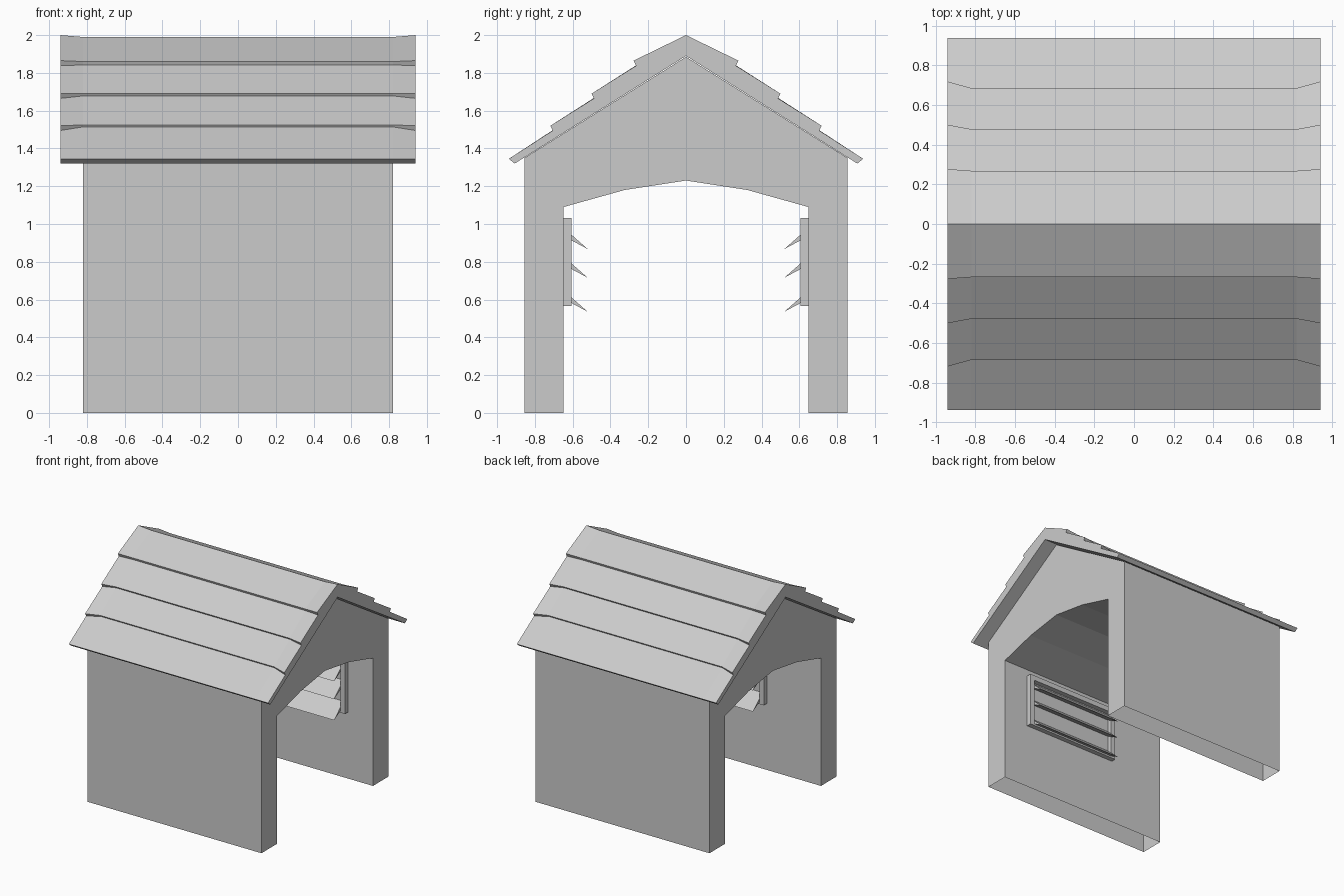
import bpy, bmesh

if "Cube" in bpy.data.objects:
    bpy.data.objects.remove(bpy.data.objects["Cube"])


def loft(name, sections, open_bottom=False):
    """Skin a list of (x, [(y, z), ...]) cross-sections and cap both ends."""
    bm = bmesh.new()
    rings = [[bm.verts.new((x, y, z)) for y, z in pts] for x, pts in sections]
    n = len(rings[0])
    for a, b in zip(rings, rings[1:]):
        for i in range(n):
            j = (i + 1) % n
            bm.faces.new((a[i], a[j], b[j], b[i]))
    bm.faces.new(rings[0])
    bm.faces.new(rings[-1])
    bmesh.ops.recalc_face_normals(bm, faces=bm.faces)
    if open_bottom:
        low = [f for f in bm.faces if all(v.co.z < 1e-4 for v in f.verts)]
        bmesh.ops.delete(bm, geom=low, context='FACES_ONLY')
    me = bpy.data.meshes.new(name)
    bm.to_mesh(me)
    bm.free()
    ob = bpy.data.objects.new(name, me)
    bpy.context.collection.objects.link(ob)
    return ob


def symmetric(top, bottom):
    """Closed profile mirrored in y; each half runs from y = 0 outward."""
    half = top + bottom[::-1]
    return half + [(-y, z) for y, z in half[::-1] if y > 0]


def mirror_y(ob):
    """Repeat a part on the opposite wall."""
    pivot = bpy.data.objects.get("mirror_centre")
    if pivot is None:
        pivot = bpy.data.objects.new("mirror_centre", None)
        pivot.hide_render = True
        bpy.context.collection.objects.link(pivot)
    m = ob.modifiers.new("mirror", 'MIRROR')
    m.use_axis = (False, True, False)
    m.mirror_object = pivot


def bar(name, x0, x1, z0, z1):
    y0, y1 = 0.606, 0.65
    rect = [(y0, z0), (y1, z0), (y1, z1), (y0, z1)]
    mirror_y(loft(name, [(x0, rect), (x1, rect)]))


# Walls with arched passage, open underneath
walls = symmetric([(0, 1.885), (0.855, 1.35), (0.855, 0)],
                  [(0, 1.23), (0.325, 1.18), (0.648, 1.09), (0.648, 0)])
loft("walls", [(-0.82, walls), (0.82, walls)], open_bottom=True)

# Stepped plank roof, planks flaring towards both gable ends
eave = [(0.938, 1.345), (0.907, 1.32)]
under = [(0, 1.89)]
end = symmetric([(0, 2.0), (0.277, 1.865), (0.264, 1.838), (0.5, 1.69),
                 (0.487, 1.665), (0.718, 1.52), (0.705, 1.495)] + eave, under)
mid = symmetric([(0, 1.99), (0.268, 1.86), (0.261, 1.842), (0.478, 1.69),
                 (0.471, 1.678), (0.685, 1.525), (0.679, 1.514)] + eave, under)
loft("roof", [(-0.94, end), (-0.82, mid), (0.82, mid), (0.94, end)])

# Shutter frames on the inner walls
X0, X1, Z0, Z1, W = -0.31, 0.585, 0.567, 1.033, 0.043
bar("frame_side_left", X0, X0 + W, Z0, Z1)
bar("frame_side_right", X1 - W, X1, Z0, Z1)
bar("frame_bottom", X0 + W, X1 - W, Z0, Z0 + W)
bar("frame_top", X0 + W, X1 - W, Z1 - W, Z1)

# Sloping shutter slats
for i, z in enumerate((0.535, 0.715, 0.867)):
    wedge = [(0.52, z), (0.65, z + 0.115), (0.65, z + 0.07)]
    mirror_y(loft(f"slat_{i + 1}", [(X0 + W, wedge), (X1 - W, wedge)]))
